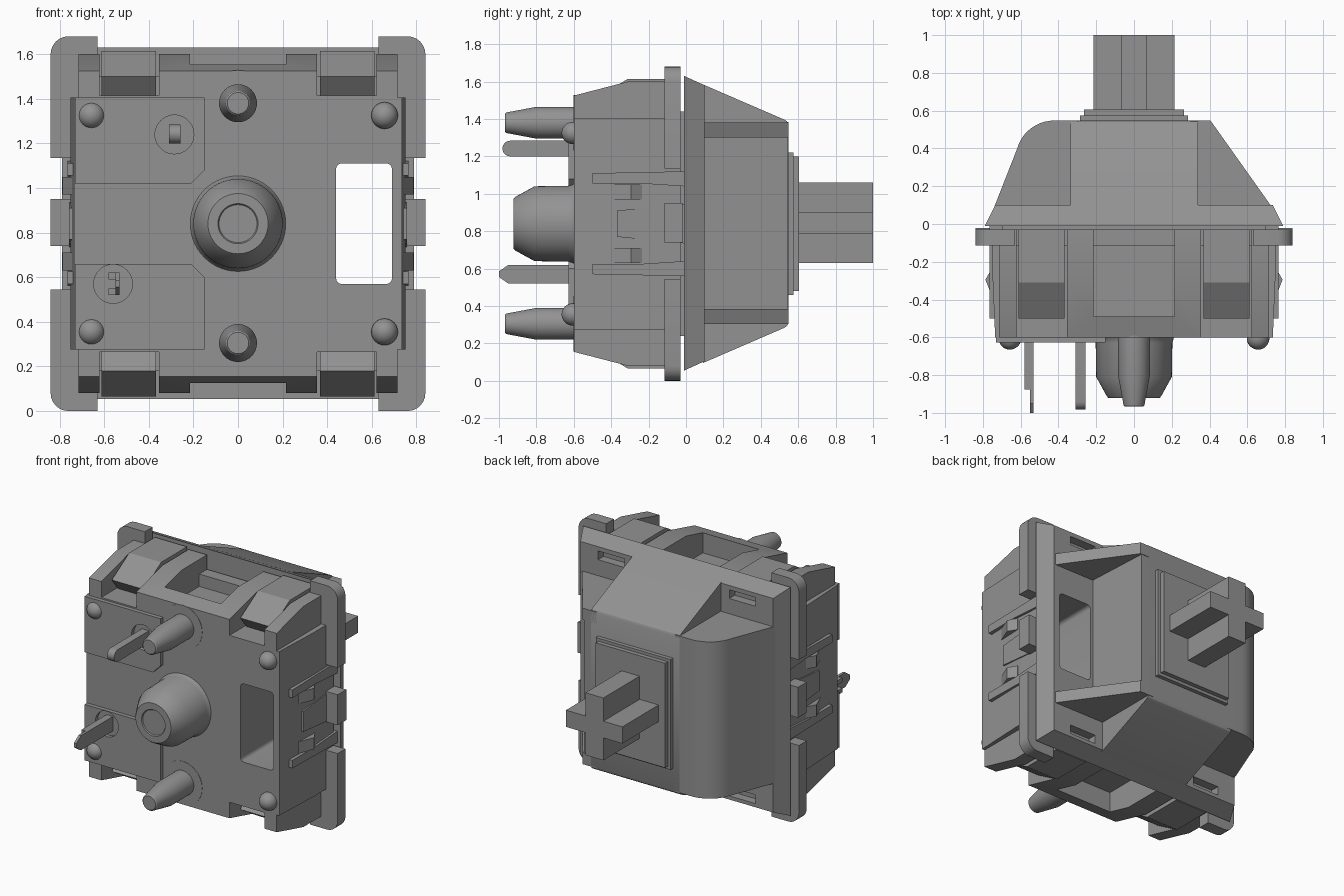
import bpy, bmesh, math
from mathutils import Vector

if "Cube" in bpy.data.objects:
    bpy.data.objects.remove(bpy.data.objects["Cube"], do_unlink=True)

MID = 0.84  # height of the horizontal symmetry plane

grey = bpy.data.materials.new("plastic_grey")
grey.use_nodes = True
grey.diffuse_color = (0.29, 0.29, 0.29, 1)
grey.node_tree.nodes["Principled BSDF"].inputs["Base Color"].default_value = (0.29, 0.29, 0.29, 1)


def finish(name, bm):
    bmesh.ops.recalc_face_normals(bm, faces=bm.faces)
    mesh = bpy.data.meshes.new(name)
    bm.to_mesh(mesh)
    bm.free()
    mesh.materials.append(grey)
    ob = bpy.data.objects.new(name, mesh)
    bpy.context.collection.objects.link(ob)
    return ob


def place(axis, p, d):
    """Put a 2D profile point at depth d along an axis."""
    return {"x": (d, p[0], p[1]), "y": (p[0], d, p[1]), "z": (p[0], p[1], d)}[axis]


def prism(name, axis, pts, a, b, pts_b=None):
    bm = bmesh.new()
    lo = [bm.verts.new(place(axis, p, a)) for p in pts]
    hi = [bm.verts.new(place(axis, p, b)) for p in (pts_b or pts)]
    bm.faces.new(lo)
    bm.faces.new(hi)
    for i in range(len(lo)):
        j = (i + 1) % len(lo)
        bm.faces.new((lo[i], lo[j], hi[j], hi[i]))
    return finish(name, bm)


def rect(x, z0, z1):
    return [(-x, z0), (x, z0), (x, z1), (-x, z1)]


def box(name, x0, x1, y0, y1, z0, z1):
    return prism(name, "y", [(x0, z0), (x1, z0), (x1, z1), (x0, z1)], y0, y1)


def flip(pts):
    """Mirror the second coordinate about the middle height."""
    return [(p, 2 * MID - q) for p, q in pts]


def lathe(name, profile, cx, cz, steps=40):
    """Revolve (radius, y) points about an axis along y."""
    bm = bmesh.new()
    rings = []
    for r, y in profile:
        rings.append([bm.verts.new((cx + r * math.cos(math.tau * i / steps), y,
                                    cz + r * math.sin(math.tau * i / steps))) for i in range(steps)])
    for A, B in zip(rings, rings[1:]):
        for i in range(steps):
            j = (i + 1) % steps
            bm.faces.new((A[i], A[j], B[j], B[i]))
    bm.faces.new(rings[0])
    bm.faces.new(rings[-1])
    return finish(name, bm)


def combine(ob, other, op="DIFFERENCE"):
    mod = ob.modifiers.new("combine", "BOOLEAN")
    mod.object, mod.operation, mod.solver = other, op, "EXACT"
    bpy.context.view_layer.update()
    dg = bpy.context.evaluated_depsgraph_get()
    mesh = bpy.data.meshes.new_from_object(ob.evaluated_get(dg))
    ob.modifiers.clear()
    ob.data = mesh
    bpy.data.objects.remove(other, do_unlink=True)


def round_rect(x, z0, z1, r, steps=6):
    out = []
    for k, (cx, cz) in enumerate([(x - r, z1 - r), (r - x, z1 - r), (r - x, z0 + r), (x - r, z0 + r)]):
        for i in range(steps + 1):
            t = math.pi / 2 * (k + i / steps)
            out.append((cx + r * math.cos(t), cz + r * math.sin(t)))
    return out


def window():
    pts = [(x + 0.565, z) for x, z in round_rect(0.125, 0.57, 1.11, 0.025)]
    return prism("window_cutter", "y", pts, -0.8, 0.3)


# Lower housing: tapered block joined to the sloped top and bottom tier
body = prism("lower_housing", "z", [(-0.735, -0.6), (0.735, -0.6), (0.75, -0.25), (0.75, -0.03),
                                    (-0.75, -0.03), (-0.75, -0.25)], 0.275, 1.405)
upper = [(-0.6, 1.525), (-0.31, 1.6), (-0.03, 1.6)]
combine(body, prism("tier", "x", upper + flip(upper)[::-1], -0.715, 0.715), "UNION")
for top in (True, False):
    lo, hi = (1.415, 1.75) if top else (2 * MID - 1.75, 2 * MID - 1.415)
    for s in (-1, 1):
        x0, x1 = sorted((s * 0.355, s * 0.622))
        combine(body, box("notch", x0, x1, -0.7, 0.1, lo, hi))
    combine(body, box("pocket", -0.215, 0.215, -0.49, 0.1, lo, hi))
combine(body, window())

# Snap clips on the top and bottom
clip = [(-0.5, 1.5), (-0.31, 1.615), (-0.03, 1.615), (-0.03, 1.4), (-0.42, 1.4)]
for label, pts in (("top", clip), ("bottom", flip(clip))):
    for side, s in (("left", 1), ("right", -1)):
        prism(f"{label}_clip_{side}", "x", pts, s * 0.368, s * 0.612)

# Mounting flange with notched edges
flange = prism("flange", "y", round_rect(0.84, 0, 2 * MID, 0.08), -0.115, -0.03)
combine(flange, box("notch", -0.63, 0.63, -0.3, 0.3, 1.5, 1.9))
combine(flange, box("notch", -0.63, 0.63, -0.3, 0.3, -0.3, 0.18))
for s in (-1, 1):
    x0, x1 = sorted((s * 0.745, s * 1.0))
    combine(flange, box("notch", x0, x1, -0.3, 0.3, 0.545, 1.135))
combine(flange, window())

# Side tabs, tongues, rails and catches
for side, s in (("left", 1), ("right", -1)):
    prism(f"side_tab_{side}", "y", [(s * 0.7, 0.74), (s * 0.84, 0.74), (s * 0.84, 0.95), (s * 0.7, 0.95)],
          -0.115, -0.02)
    prism(f"side_tongue_{side}", "x", [(-0.37, 0.77), (-0.01, 0.735), (-0.01, 0.945), (-0.37, 0.91)],
          s * 0.72, s * 0.757)
    rail = [(-0.5, 1.055), (-0.5, 1.11), (-0.01, 1.12), (-0.01, 1.04), (-0.24, 1.055)]
    for label, pts in (("upper", rail), ("lower", flip(rail))):
        prism(f"{label}_rail_{side}", "x", pts, s * 0.7, s * 0.765)
    for label, z in (("upper", 0.97), ("lower", 0.63)):
        prism(f"{label}_catch_{side}", "z", [(s * 0.72, -0.42), (s * 0.745, -0.4), (s * 0.787, -0.295),
                                             (s * 0.752, -0.235), (s * 0.72, -0.235)], z, z + 0.08)

# Inner core between the two housings
core = box("inner_core", -0.7, 0.7, -0.1, 0.03, 0.24, 1.44)
combine(core, window())

# Upper housing base plate with corner slots
base = prism("cover_base", "y", rect(0.79, 0.055, 1.63), -0.01, 0.1, rect(0.735, 0.105, 1.58))
for s in (-1, 1):
    for z in (0.13, 1.49):
        x0, x1 = sorted((s * 0.4, s * 0.6))
        combine(base, box("slot", x0, x1, 0.04, 0.2, z, z + 0.06))
combine(base, window())

# Upper housing: sloped centre, rounded solid side, ribbed open side
half = [(0.09, 1.585), (0.525, 1.397), (0.54, 1.387), (0.548, 1.37)]
prism("cover_centre", "x", half + flip(half)[::-1], -0.335, 0.34)
arc = [(-0.42 + 0.205 * math.cos(t), 0.35 + 0.198 * math.sin(t))
       for t in [math.pi * (0.5 + 0.42 * i / 10) for i in range(11)]]
prism("cover_solid_side", "z", [(-0.3, 0.09), (-0.3, 0.548)] + arc + [(-0.74, 0.09)], 0.305, 1.385)
for label, z in (("upper", 1.3), ("lower", 0.305)):
    prism(f"{label}_rib", "z", [(0.3, 0.09), (0.73, 0.09), (0.405, 0.548), (0.3, 0.548)], z, z + 0.08)
prism("cover_open_wall", "z", [(0.3, 0.09), (0.42, 0.09), (0.395, 0.545), (0.3, 0.545)], 0.34, 1.34)

# Stem collar, slider face and cross
box("stem_collar", -0.285, 0.285, 0.5, 0.575, 0.46, 1.22)
box("slider_face", -0.265, 0.265, 0.5, 0.605, 0.48, 1.2)
cross = box("stem_cross", -0.215, 0.215, 0.55, 1.0, 0.785, 0.9)
combine(cross, box("stem_bar", -0.07, 0.067, 0.55, 1.0, 0.63, 1.06), "UNION")

# Raised pads around the contact pins
pad = [(-0.73, 1.02), (-0.21, 1.02), (-0.15, 1.08), (-0.15, 1.405), (-0.73, 1.405)]
hole = [(0.087, -0.7), (0.087, -0.602)]
for label, pts, cx, cz in (("upper", pad, -0.285, 1.24), ("lower", flip(pad), -0.56, 0.57)):
    ob = prism(f"{label}_pad", "y", pts, -0.628, -0.59)
    combine(ob, lathe("hole", hole, cx, cz))

# Contact pins
tip = [(-0.94 + 0.042 * math.cos(t), 1.242 + 0.042 * math.sin(t))
       for t in [math.pi * (0.5 + i / 8) for i in range(9)]]
prism("upper_pin", "x", [(-0.55, 1.284)] + tip + [(-0.55, 1.2)], -0.31, -0.257)
prism("lower_pin", "x", [(-0.55, 0.52), (-0.95, 0.52), (-1.0, 0.555), (-1.0, 0.585), (-0.95, 0.62),
                         (-0.55, 0.62)], -0.55, -0.532)
for z in (0.52, 0.59):
    box("lower_pin_fold", -0.58, -0.54, -0.875, -0.55, z, z + 0.03)

# Centre post and locating pegs
lathe("centre_post", [(0.23, -0.58), (0.21, -0.605), (0.203, -0.63), (0.2, -0.81), (0.145, -0.91),
                      (0.135, -0.922), (0.09, -0.922), (0.085, -0.915)], 0, MID, 56)
for label, z in (("upper", 1.38), ("lower", 0.305)):
    lathe(f"{label}_peg", [(0.085, -0.58), (0.085, -0.8), (0.055, -0.96), (0.048, -0.967)], 0, z)
    lathe(f"{label}_peg_seat", [(0.148, -0.59), (0.148, -0.602)], 0, z, 56)

# Corner bumps
for s in (-1, 1):
    for z in (0.355, 1.325):
        r = 0.06
        arc = [(r * math.cos(t), -0.605 - r * math.sin(t)) for t in [math.pi / 2 * i / 8 for i in range(8)]]
        lathe("corner_bump", [(r, -0.57)] + arc + [(0.002, -0.665)], s * 0.657, z, 24)

# Smooth curved walls, keep hard edges
bpy.ops.object.select_all(action="DESELECT")
for ob in bpy.context.collection.objects:
    if ob.type == "MESH" and grey.name in ob.data.materials:
        ob.select_set(True)
        bpy.context.view_layer.objects.active = ob
bpy.ops.object.shade_smooth_by_angle(angle=math.radians(28))
